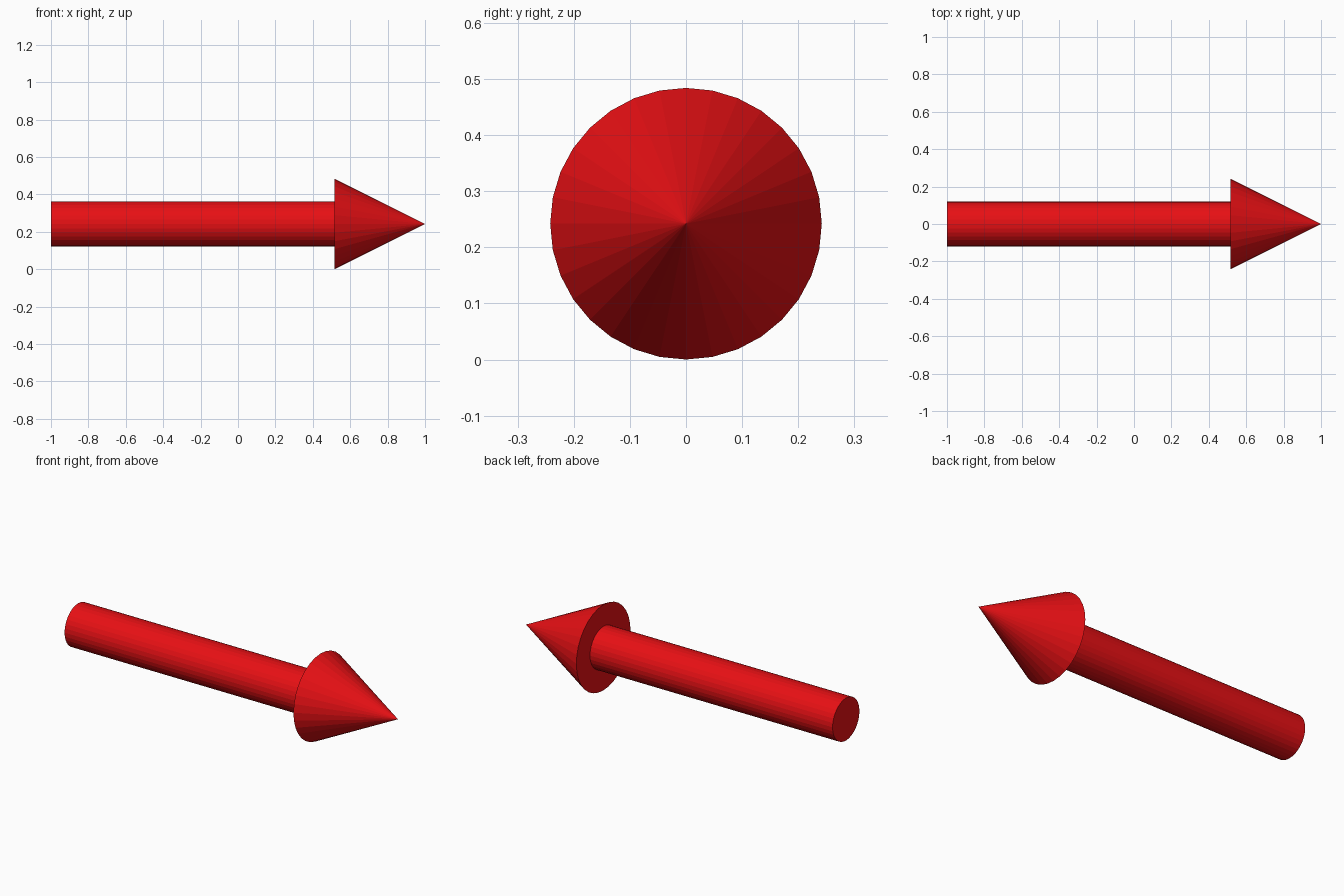
import bpy
from math import pi

if "Cube" in bpy.data.objects:
    bpy.data.objects.remove(bpy.data.objects["Cube"])

SIDES = 32
HEAD_R = 0.242      # also the height of the arrow's axis
SHAFT_R = 0.12
NECK_X = 0.516      # where the head meets the shaft

red = bpy.data.materials.new("red")
red.diffuse_color = (0.8, 0.005, 0.007, 1)
red.use_nodes = True
red.node_tree.nodes["Principled BSDF"].inputs["Base Color"].default_value = red.diffuse_color


def part_along_x(name, x0, x1, r0, r1):
    """Flat-faced cylinder or cone running from x0 to x1."""
    bpy.ops.mesh.primitive_cone_add(
        vertices=SIDES, radius1=r0, radius2=r1, depth=x1 - x0,
        location=((x0 + x1) / 2, 0, HEAD_R), rotation=(0, pi / 2, 0))
    ob = bpy.context.object
    ob.name = name
    ob.data.materials.append(red)
    return ob


# Round shaft, just embedded in the head
part_along_x("shaft", -1.0, NECK_X + 0.005, SHAFT_R, SHAFT_R)

# Pointed head
part_along_x("arrow_head", NECK_X, 1.0, HEAD_R, 0)
